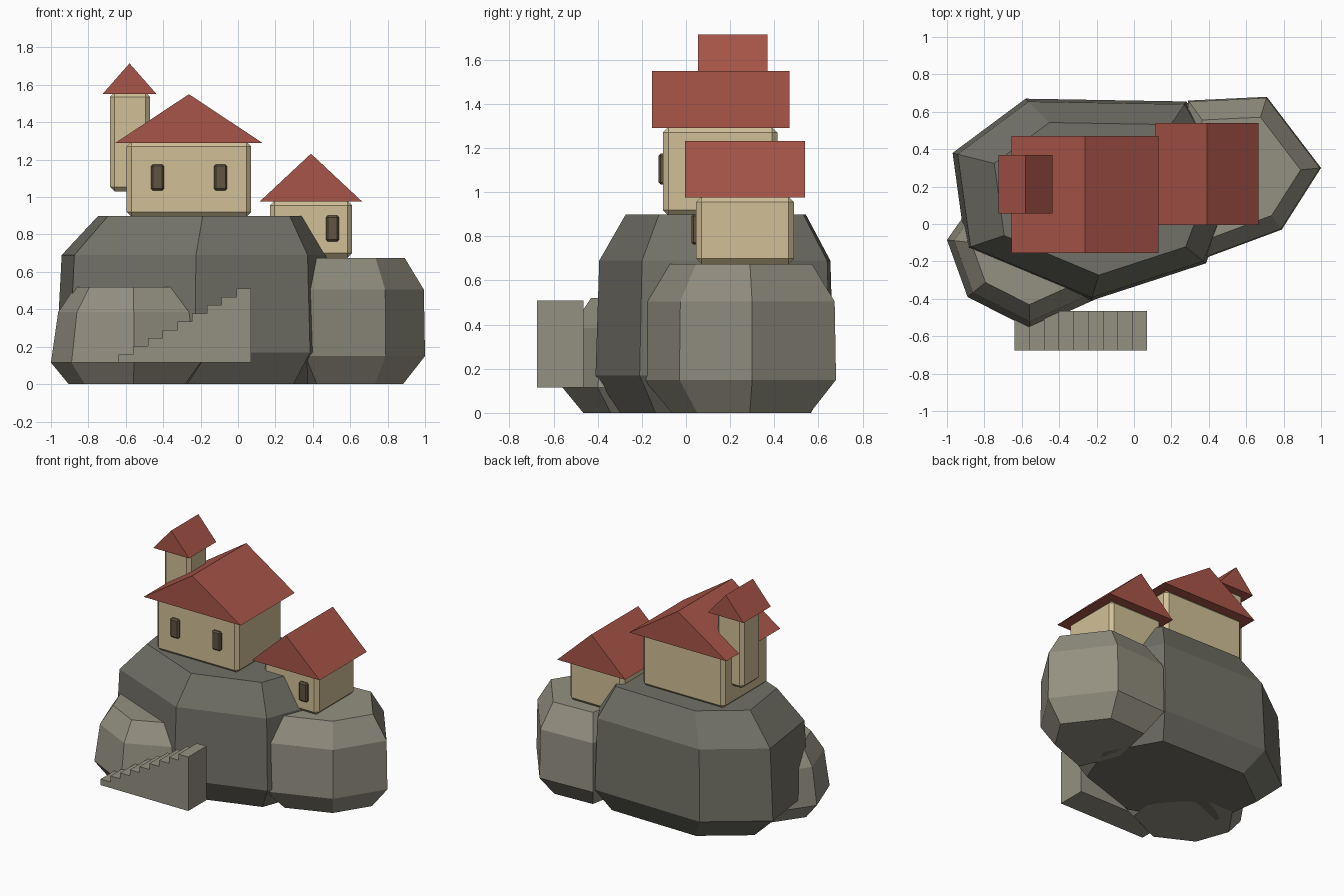
import bpy, bmesh

cube = bpy.data.objects.get("Cube")
if cube:
    bpy.data.objects.remove(cube, do_unlink=True)


def material(name, rgb):
    m = bpy.data.materials.new(name)
    m.use_nodes = True
    col = (*rgb, 1)
    m.diffuse_color = col
    bsdf = next(n for n in m.node_tree.nodes if n.type == "BSDF_PRINCIPLED")
    bsdf.inputs["Base Color"].default_value = col
    bsdf.inputs["Roughness"].default_value = 0.9
    return m


dark_stone = material("dark stone", (0.17, 0.166, 0.136))
light_stone = material("light stone", (0.295, 0.28, 0.22))
plaster = material("cream plaster", (0.64, 0.53, 0.31))
tile = material("red roof tile", (0.39, 0.09, 0.065))
wood = material("dark wood", (0.12, 0.088, 0.053))


def finish(name, bm, mat):
    bmesh.ops.recalc_face_normals(bm, faces=bm.faces)
    mesh = bpy.data.meshes.new(name)
    bm.to_mesh(mesh)
    bm.free()
    mesh.materials.append(mat)
    ob = bpy.data.objects.new(name, mesh)
    bpy.context.collection.objects.link(ob)
    return ob


def loft(name, rings, mat):
    """Skin a stack of matching rings and cap both ends."""
    bm = bmesh.new()
    rows = [[bm.verts.new(p) for p in ring] for ring in rings]
    n = len(rows[0])
    for low, high in zip(rows, rows[1:]):
        for i in range(n):
            j = (i + 1) % n
            bm.faces.new((low[i], low[j], high[j], high[i]))
    bm.faces.new(rows[0][::-1])
    bm.faces.new(rows[-1])
    return finish(name, bm, mat)


def boulder(name, outline, centre, levels, mat):
    """Rock from its widest outline; levels are (height, scale) pairs."""
    cx, cy = centre
    rings = [[(cx + (x - cx) * s, cy + (y - cy) * s, z) for x, y in outline]
             for z, s in levels]
    return loft(name, rings, mat)


def extrude_y(name, profile, y0, y1, mat):
    """Push an (x, z) profile along the depth axis."""
    return loft(name, [[(x, y, z) for x, z in profile] for y in (y0, y1)], mat)


def box(name, xs, ys, zs, mat, bevel):
    bm = bmesh.new()
    bmesh.ops.create_cube(bm, size=1)
    for v in bm.verts:
        v.co = [lo + (hi - lo) * (c + 0.5)
                for c, (lo, hi) in zip(v.co, (xs, ys, zs))]
    bmesh.ops.bevel(bm, geom=bm.edges[:], offset=bevel, segments=1, affect="EDGES")
    return finish(name, bm, mat)


def gable_roof(name, xs, ys, zs):
    profile = [(xs[0], zs[0]), (xs[1], zs[0]), (sum(xs) / 2, zs[1])]
    return extrude_y(name, profile, *ys, tile)


def window(name, x, y, z):
    box(name, (x - 0.035, x + 0.035), (y - 0.02, y + 0.015),
        (z - 0.07, z + 0.07), wood, 0.01)


# Rocks
boulder("main_rock",
        [(-0.97, 0.38), (-0.90, -0.13), (-0.23, -0.41), (0.385, -0.21),
         (0.54, 0.2), (0.28, 0.655), (-0.58, 0.67)],
        (-0.06, 0.15), [(0, 0.8), (0.17, 1), (0.69, 0.97), (0.9, 0.755)], dark_stone)
boulder("right_rock",
        [(1.0, 0.3), (0.71, 0.68), (0.29, 0.66), (0.2, 0.2),
         (0.36, -0.19), (0.79, -0.03)],
        (0.58, 0.26), [(0, 0.72), (0.15, 1), (0.505, 0.985), (0.675, 0.74)], light_stone)
boulder("left_rock",
        [(-1.0, -0.085), (-0.89, -0.39), (-0.556, -0.56), (-0.2, -0.4),
         (-0.15, -0.05), (-0.4, 0.2), (-0.8, 0.2)],
        (-0.57, -0.13), [(0, 0.78), (0.115, 1), (0.385, 0.91), (0.52, 0.7)], light_stone)

# Staircase: one stepped profile
steps, left, right, base, top = 9, -0.64, 0.07, 0.115, 0.51
run, rise = (right - left) / steps, (top - base) / steps
profile = [(right, base), (left, base)]
for i in range(steps):
    z = base + rise * (i + 1)
    profile += [(left + run * i, z), (left + run * (i + 1), z)]
extrude_y("staircase", profile, -0.675, -0.465, light_stone)

# Main house
box("main_house_walls", (-0.595, 0.07), (-0.105, 0.415), (0.895, 1.295), plaster, 0.025)
gable_roof("main_house_roof", (-0.655, 0.13), (-0.155, 0.47), (1.29, 1.55))
for side, x in (("right", -0.43), ("left", -0.093)):
    window("main_house_window_" + side, x, -0.105, 1.105)

# Small house
box("small_house_walls", (0.17, 0.61), (0.045, 0.49), (0.675, 0.98), plaster, 0.025)
gable_roof("small_house_roof", (0.115, 0.665), (-0.005, 0.54), (0.975, 1.232))
window("small_house_window", 0.505, 0.045, 0.832)

# Tower
box("tower_walls", (-0.685, -0.47), (0.11, 0.325), (1.03, 1.56), plaster, 0.025)
gable_roof("tower_roof", (-0.725, -0.435), (0.055, 0.37), (1.55, 1.715))
